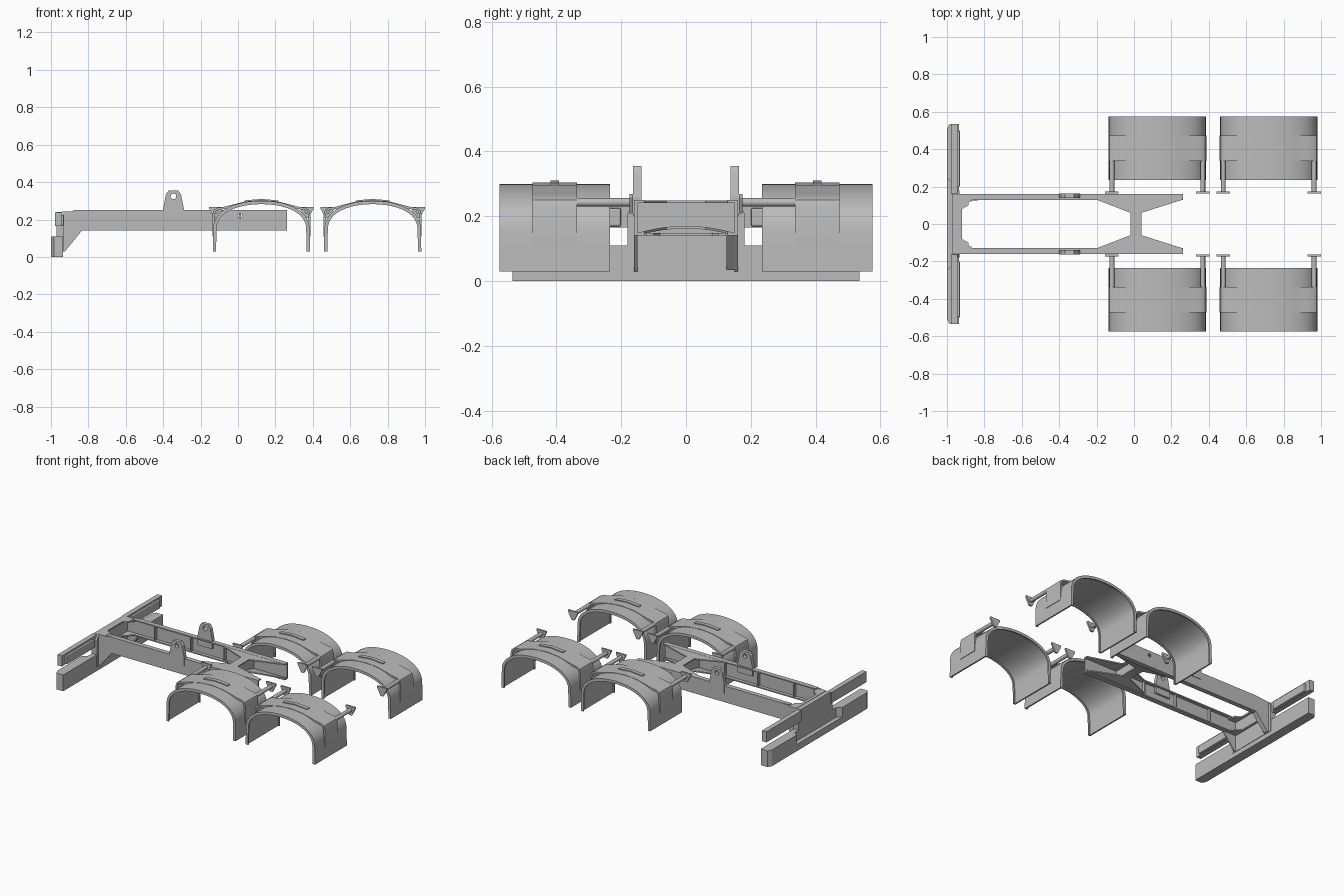
import bpy, bmesh, math
from mathutils import Vector
from mathutils.geometry import interpolate_bezier

cube = bpy.data.objects.get("Cube")
if cube:
    bpy.data.objects.remove(cube, do_unlink=True)

grey = bpy.data.materials.new("plain_grey")
grey.use_nodes = True
GREY = (0.5, 0.5, 0.5, 1)
grey.diffuse_color = GREY
grey.node_tree.nodes["Principled BSDF"].inputs["Base Color"].default_value = GREY


def finish(name, bm, smooth=False):
    bmesh.ops.recalc_face_normals(bm, faces=bm.faces[:])
    mesh = bpy.data.meshes.new(name)
    bm.to_mesh(mesh)
    bm.free()
    mesh.materials.append(grey)
    obj = bpy.data.objects.new(name, mesh)
    bpy.context.collection.objects.link(obj)
    if smooth:
        bpy.ops.object.select_all(action="DESELECT")
        obj.select_set(True)
        bpy.context.view_layer.objects.active = obj
        bpy.ops.object.shade_smooth_by_angle(angle=math.radians(35))
    return obj


def place(axis, p, d):
    return {"x": (d, p[0], p[1]), "y": (p[0], d, p[1]), "z": (p[0], p[1], d)}[axis]


def prism(name, pts, axis, a, b, smooth=False):
    """Extrude a flat outline from a to b along one axis."""
    bm = bmesh.new()
    ends = [[bm.verts.new(place(axis, p, d)) for p in pts] for d in (a, b)]
    bm.faces.new(ends[0])
    bm.faces.new(ends[1])
    for i in range(len(pts)):
        j = (i + 1) % len(pts)
        bm.faces.new((ends[0][i], ends[0][j], ends[1][j], ends[1][i]))
    return finish(name, bm, smooth)


def box(name, x, y, z):
    return prism(name, [(x[0], y[0]), (x[1], y[0]), (x[1], y[1]), (x[0], y[1])], "z", *z)


def circle(cx, cz, r, n=20):
    return [(cx + r * math.cos(math.tau * i / n), cz + r * math.sin(math.tau * i / n)) for i in range(n)]


def drill(obj, cx, cz, r):
    """Cut a round hole across the model."""
    cutter = prism("hole_cutter", circle(cx, cz, r), "y", -0.5, 0.5)
    cutter.hide_render = True
    mod = obj.modifiers.new("hole", "BOOLEAN")
    mod.operation, mod.object, mod.solver = "DIFFERENCE", cutter, "EXACT"
    bpy.context.view_layer.objects.active = obj
    bpy.ops.object.modifier_apply(modifier=mod.name)
    bpy.data.objects.remove(cutter, do_unlink=True)


def both(y0, y1, s):
    return (s * y0, s * y1)


# Channel rails with flanges, ribs, gussets and lifting lugs
RAIL = [(-0.935, 0.03), (-0.925, 0.03), (-0.835, 0.14), (0.262, 0.14),
        (0.262, 0.25), (-0.83, 0.25), (-0.935, 0.24)]
LUG = [(-0.4, 0.2), (-0.29, 0.2), (-0.29, 0.26), (-0.305, 0.335), (-0.32, 0.355),
       (-0.37, 0.355), (-0.385, 0.335), (-0.4, 0.26)]
for side, s in (("back", 1), ("front", -1)):
    web = prism(f"{side}_rail_web", RAIL, "y", *both(0.15, 0.16, s))
    drill(web, 0.01, 0.22, 0.012)
    for level, z in (("top", (0.242, 0.25)), ("bottom", (0.14, 0.148))):
        box(f"{side}_rail_{level}_flange", (-0.88, 0.262), both(0.128, 0.155, s), z)
    for x in (-0.72, -0.45, -0.2):
        box(f"{side}_rail_rib", (x, x + 0.008), both(0.13, 0.155, s), (0.145, 0.246))
    lug = prism(f"{side}_lifting_lug", LUG, "y", *both(0.138, 0.163, s))
    drill(lug, -0.345, 0.324, 0.015)
prism("gusset_flange", [(-0.935, 0.035), (-0.925, 0.035), (-0.835, 0.14), (-0.845, 0.14)],
      "y", 0.125, 0.155)


# Waisted cross member with an arched underside
def waisted_plate(name, z_of, thick):
    bm = bmesh.new()
    rings = []
    for i in range(-15, 16):
        y = i * 0.01
        k = min(max((abs(y) - 0.06) / 0.07, 0), 1)
        lo, hi, z = -0.02 - 0.18 * k, 0.04 + 0.22 * k, z_of(y)
        rings.append([bm.verts.new(p) for p in
                      ((lo, y, z), (hi, y, z), (hi, y, z + thick), (lo, y, z + thick))])
    for a, b in zip(rings, rings[1:]):
        for i in range(4):
            j = (i + 1) % 4
            bm.faces.new((a[i], a[j], b[j], b[i]))
    bm.faces.new(rings[0])
    bm.faces.new(rings[-1])
    return finish(name, bm, True)


def arch(y):
    return 0.14 + 0.022 * (1 - (y / 0.15) ** 2)


waisted_plate("cross_member_top", lambda y: 0.241, 0.008)
waisted_plate("cross_member_bottom", arch, 0.008)
web_pts = [(i * 0.015, arch(i * 0.015)) for i in range(-10, 11)]
prism("cross_member_web", web_pts + [(0.15, 0.246), (-0.15, 0.246)], "x", 0.005, 0.015)

# End plates of the frame, with a chamfered opening
NOTCH = [(-0.94, -0.155), (-0.87, -0.155), (-0.87, -0.12), (-0.885, -0.12), (-0.885, -0.1), (-0.92, -0.08)]
NOTCH += [(x, -y) for x, y in reversed(NOTCH)]
prism("frame_end_top", NOTCH, "z", 0.232, 0.242)
prism("frame_end_bottom", NOTCH, "z", 0.14, 0.148)
prism("frame_end_plate", [(-0.18, 0.03), (0.18, 0.03), (0.18, 0.21), (0.16, 0.24),
                          (-0.16, 0.24), (-0.18, 0.21)], "x", -0.97, -0.932)

# Bumper with a recessed upper middle
low = [(-0.935, 0), (-0.935, 0.535), (-0.985, 0.535), (-1, 0.51)]
low += [(x, -y) for x, y in reversed(low[1:])]
prism("bumper_lower", low, "z", 0, 0.045)
box("bumper_recess", (-0.97, -0.935), (-0.24, 0.24), (0.04, 0.11))
for side, s in (("back", 1), ("front", -1)):
    end = [(-0.935, 0.22), (-0.97, 0.22), (-1, 0.245), (-1, 0.51), (-0.985, 0.535), (-0.935, 0.535)]
    prism(f"{side}_bumper_end", [(x, s * y) for x, y in end], "z", 0.045, 0.11)
    # Lamp bars
    box(f"{side}_lamp_bar", (-0.978, -0.945), both(0.16, 0.535, s), (0.165, 0.237))
    lamp = box(f"{side}_lamp_housing", (-0.96, -0.93), both(0.2, 0.5, s), (0.168, 0.225))
    bev = lamp.modifiers.new("soft_edges", "BEVEL")
    bev.width, bev.segments = 0.006, 2

# Wheel arches
curve = interpolate_bezier(Vector((0.257, 0.16)), Vector((0.25, 0.25)),
                           Vector((0.14, 0.3)), Vector((0, 0.3)), 16)
HALF = [(0.26, 0.03), (0.259, 0.1)] + [(p.x, p.y) for p in curve]
ARCH = [(-x, z) for x, z in HALF] + list(reversed(HALF[:-1]))


def inset(path, d):
    """Shift an open path sideways, keeping its ends level."""
    out = []
    for i, p in enumerate(path):
        a, b = Vector(path[max(i - 1, 0)]), Vector(path[min(i + 1, len(path) - 1)])
        t = (b - a).normalized()
        out.append((p[0] + t.y * d, p[1] - t.x * d))
    return out


def shell(name, path, outer, inner, cx, y):
    """Curved band between two offsets of a path."""
    loop = inset(path, outer) + list(reversed(inset(path, inner)))
    return prism(name, [(x + cx, z) for x, z in loop], "y", *y, smooth=True)


BAND_HALF = [(0.262, 0.11), (0.262, 0.225), (0.255, 0.25), (0.235, 0.263), (0.2, 0.268),
             (0.15, 0.281), (0.09, 0.296), (0, 0.304)]
BAND = [(-x, z) for x, z in BAND_HALF] + list(reversed(BAND_HALF[:-1]))
BRACKET = [(-0.036, 0.268), (0.036, 0.268), (0.036, 0.258), (0.01, 0.208), (-0.01, 0.208), (-0.036, 0.258)]
for where, cx in (("inner", 0.125), ("outer", 0.72)):
    for side, s in (("back", 1), ("front", -1)):
        tag = f"{side}_{where}"
        shell(f"{tag}_fender", ARCH, 0, 0.01, cx, both(0.235, 0.575, s))
        for y in (0.235, 0.565):
            shell(f"{tag}_fender_lip", ARCH, 0.002, 0.018, cx, both(y, y + 0.01, s))
        shell(f"{tag}_fender_band", BAND, 0, 0.012, cx, both(0.337, 0.473, s))
        top = [p for p in BAND if abs(p[0]) < 0.12]
        shell(f"{tag}_fender_ridge", top, -0.006, 0.005, cx, both(0.392, 0.418, s))
        # Mounting rods with triangular end brackets
        for dx in (-0.243, 0.243):
            x = cx + dx
            prism(f"{tag}_mount_rod", circle(x, 0.243, 0.013, 16), "y", *both(0.17, 0.34, s), smooth=True)
            prism(f"{tag}_mount_bracket", [(x + px, pz) for px, pz in BRACKET], "y", *both(0.163, 0.174, s))
